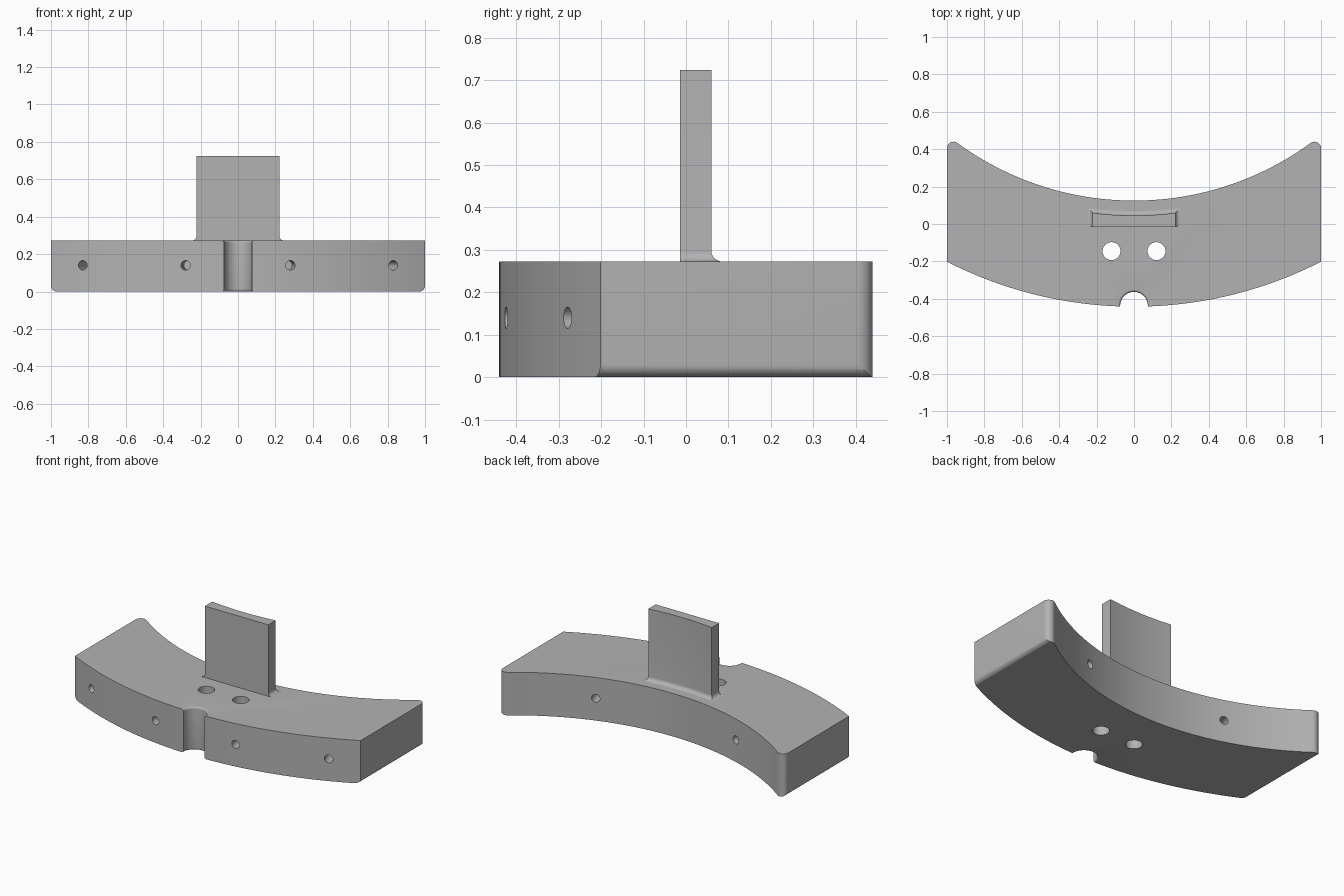
import bpy
import bmesh
import math
from mathutils import Matrix, Vector

if "Cube" in bpy.data.objects:
    bpy.data.objects.remove(bpy.data.objects["Cube"], do_unlink=True)

grey = bpy.data.materials.new("plain grey")
grey.use_nodes = True
grey.diffuse_color = (0.45, 0.45, 0.45, 1)
grey.node_tree.nodes["Principled BSDF"].inputs["Base Color"].default_value = grey.diffuse_color

TOP = 0.272             # top of the curved block
FRONT_R, FRONT_C = 2.2, 1.758   # radius and centre y of the front arc
BACK_R, BACK_C = 1.6, 1.725     # radius and centre y of the back arc
TIP = 0.035             # rounding of the back tips
FILLET = 0.025          # rounding at the foot of the tab


def loft(name, rings):
    """Closed solid through rings of equal point count."""
    bm = bmesh.new()
    loops = [[bm.verts.new(p) for p in ring] for ring in rings]
    for a, b in zip(loops, loops[1:]):
        for i in range(len(a)):
            j = (i + 1) % len(a)
            bm.faces.new((a[i], a[j], b[j], b[i]))
    bm.faces.new(loops[0])
    bm.faces.new(loops[-1])
    bmesh.ops.recalc_face_normals(bm, faces=bm.faces)
    mesh = bpy.data.meshes.new(name)
    bm.to_mesh(mesh)
    bm.free()
    mesh.materials.append(grey)
    obj = bpy.data.objects.new(name, mesh)
    bpy.context.collection.objects.link(obj)
    return obj


def arc(cx, cy, r, start, end, n):
    return [(cx + r * math.cos(start + (end - start) * i / n),
             cy + r * math.sin(start + (end - start) * i / n)) for i in range(n + 1)]


def cylinder(name, r, start, direction, depth):
    turn = Vector(direction).to_track_quat('Z', 'Y').to_matrix().to_4x4()
    place = Matrix.Translation(start) @ turn
    circle = arc(0, 0, r, 0, math.tau, 32)[:-1]
    return loft(name, [[place @ Vector((x, y, z)) for x, y in circle] for z in (0, depth)])


def combine(target, tool, operation):
    mod = target.modifiers.new(tool.name, 'BOOLEAN')
    mod.operation, mod.solver, mod.object = operation, 'EXACT', tool
    bpy.context.view_layer.objects.active = target
    bpy.ops.object.modifier_apply(modifier=mod.name)
    bpy.data.objects.remove(tool, do_unlink=True)


def smooth(obj):
    bpy.ops.object.select_all(action='DESELECT')
    obj.select_set(True)
    bpy.context.view_layer.objects.active = obj
    bpy.ops.object.shade_smooth_by_angle(angle=math.radians(30))


# Curved block: front arc, rounded tips, back arc
half = math.asin(1 / FRONT_R)
outline = arc(0, FRONT_C, FRONT_R, -math.pi / 2 - half, -math.pi / 2 + half, 64)
tip_x = 1 - TIP
tip_y = BACK_C - math.sqrt((BACK_R + TIP) ** 2 - tip_x ** 2)
lean = math.atan2(BACK_C - tip_y, -tip_x)
outline += arc(tip_x, tip_y, TIP, 0, lean, 10)
sweep = math.asin(tip_x / (BACK_R + TIP))
outline += arc(0, BACK_C, BACK_R, -math.pi / 2 + sweep, -math.pi / 2 - sweep, 64)[1:-1]
outline += arc(-tip_x, tip_y, TIP, math.pi - lean, math.pi, 10)
block = loft("curved_block", [[(x, y, z) for x, y in outline] for z in (0, TOP)])

# Rounded lower edges at both ends
r = 0.03
section = arc(1 - r, r, r, -math.pi / 2, 0, 8) + [(1.0, 0.5), (-1.0, 0.5)]
section += arc(r - 1, r, r, math.pi, math.pi * 1.5, 8)
envelope = loft("end_rounding", [[(x, y, z) for x, z in section] for y in (-1, 1)])
combine(block, envelope, 'INTERSECT')

# Front notch, flared at top and bottom
flare = 0.012
levels = [(-0.05, flare)]
levels += [(flare * (1 - math.cos(t)), flare * (1 - math.sin(t)))
           for t in [math.pi / 2 * i / 6 for i in range(7)]]
levels += [(TOP - z, grow) for z, grow in reversed(levels)]
notch = loft("notch_cutter", [[(x, y, z) for x, y in arc(0, -0.437, 0.074 + grow, 0, math.tau, 48)[:-1]]
                              for z, grow in levels])
combine(block, notch, 'DIFFERENCE')

# Holes: two vertical, four blind in the front, two blind in the back
for side in (-1, 1):
    combine(block, cylinder("vertical_hole", 0.048, (side * 0.12, -0.145, -0.1), (0, 0, 1), 0.6), 'DIFFERENCE')
    for x, radius, centre, inward in ((0.28, FRONT_R, FRONT_C, 1), (0.83, FRONT_R, FRONT_C, 1),
                                      (0.49, BACK_R, BACK_C, -1)):
        point = Vector((side * x, centre - math.sqrt(radius ** 2 - x ** 2), 0.14))
        axis = (Vector((0, centre, 0.14)) - point).normalized() * inward
        combine(block, cylinder("side_hole", 0.025, point - axis * 0.05, axis, 0.17), 'DIFFERENCE')
smooth(block)


# Upright tab: flat front, concave back, fillet at the foot on three sides
def tab_ring(z, grow):
    w = 0.222 + grow
    ring = [(-w, -0.014, z), (w, -0.014, z)]
    for i in range(17):
        x = w * (1 - i / 8)
        ring.append((x, BACK_C + grow - math.sqrt((BACK_C - 0.045) ** 2 - x * x), z))
    return ring


rings = [tab_ring(TOP - 0.01, FILLET)]
for i in range(9):
    t = math.pi / 2 * i / 8
    rings.append(tab_ring(TOP + FILLET * (1 - math.cos(t)), FILLET * (1 - math.sin(t))))
rings.append(tab_ring(0.724, 0))
tab = loft("upright_tab", rings)
smooth(tab)
